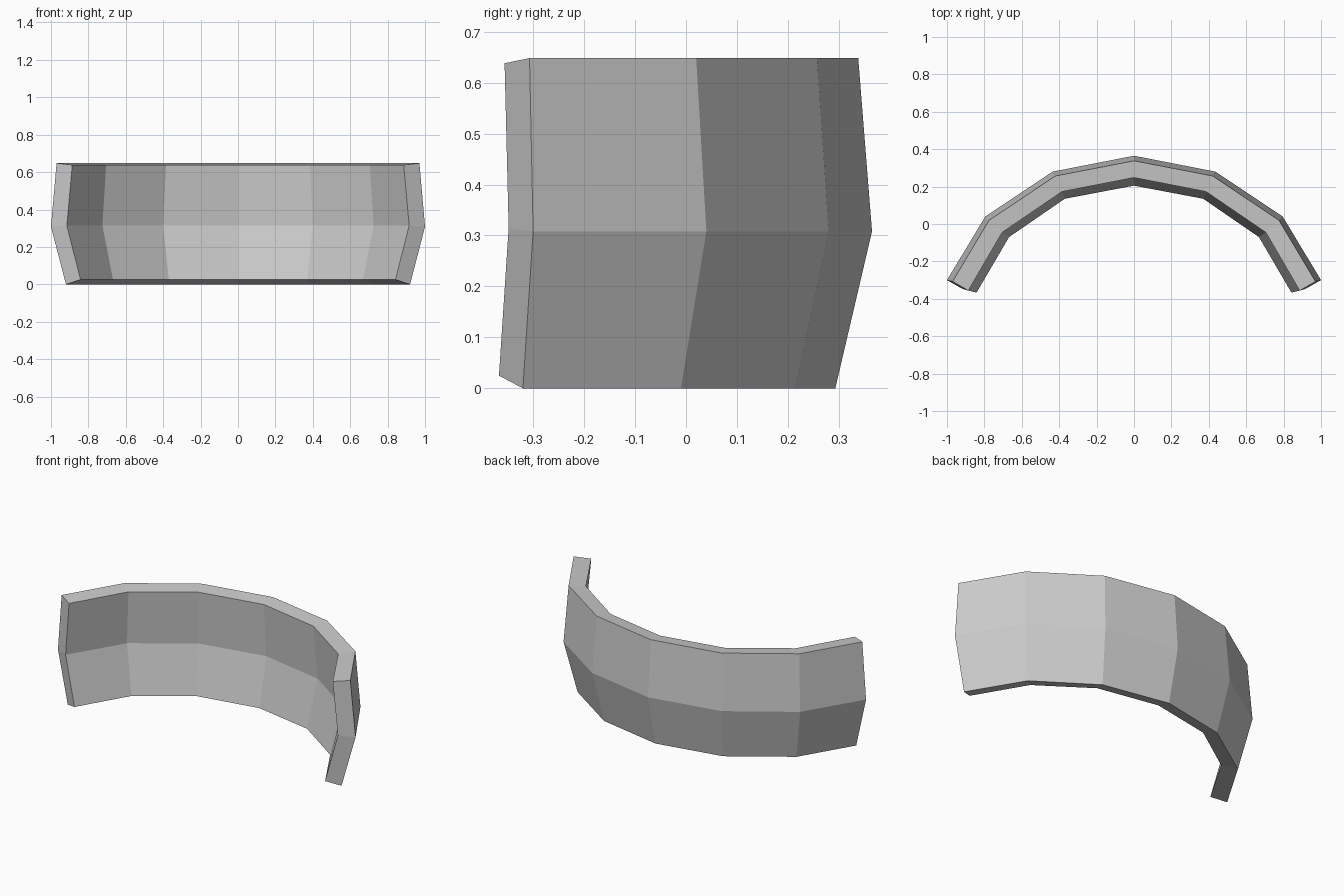
import bpy
import bmesh

cube = bpy.data.objects.get("Cube")
if cube:
    bpy.data.objects.remove(cube)

# Half outlines from the middle to the left end, as (x, y); z per ring
RINGS = [
    (0.000, [(0, 0.293), (0.40, 0.215), (0.735, -0.01), (0.92, -0.32)]),    # outer bottom
    (0.308, [(0, 0.365), (0.435, 0.28), (0.795, 0.04), (1.0, -0.30)]),      # outer middle
    (0.648, [(0, 0.338), (0.42, 0.257), (0.775, 0.02), (0.97, -0.307)]),    # outer top
    (0.638, [(0, 0.248), (0.385, 0.173), (0.705, -0.045), (0.886, -0.356)]),  # inner top
    (0.315, [(0, 0.272), (0.40, 0.193), (0.725, -0.03), (0.915, -0.348)]),  # inner middle
    (0.025, [(0, 0.205), (0.37, 0.135), (0.668, -0.07), (0.842, -0.367)]),  # inner bottom
]

# Plain grey material
grey = bpy.data.materials.new("grey")
grey.use_nodes = True
colour = (0.6, 0.6, 0.6, 1)
grey.diffuse_color = colour
grey.node_tree.nodes["Principled BSDF"].inputs["Base Color"].default_value = colour

# Curved band: mirror each ring, then bridge neighbouring rings
bm = bmesh.new()
rows = []
for z, half in RINGS:
    full = [(-x, y) for x, y in half[:0:-1]] + half
    rows.append([bm.verts.new((x, y, z)) for x, y in full])

for a, b in zip(rows, rows[1:] + rows[:1]):
    for i in range(len(a) - 1):
        bm.faces.new((a[i], a[i + 1], b[i + 1], b[i]))

# End caps
for end in (0, -1):
    v = [row[end] for row in rows]
    bm.faces.new((v[0], v[1], v[4], v[5]))
    bm.faces.new((v[1], v[2], v[3], v[4]))

bmesh.ops.recalc_face_normals(bm, faces=bm.faces)
mesh = bpy.data.meshes.new("curved_band")
bm.to_mesh(mesh)
bm.free()
mesh.materials.append(grey)
band = bpy.data.objects.new("curved_band", mesh)
bpy.context.collection.objects.link(band)
